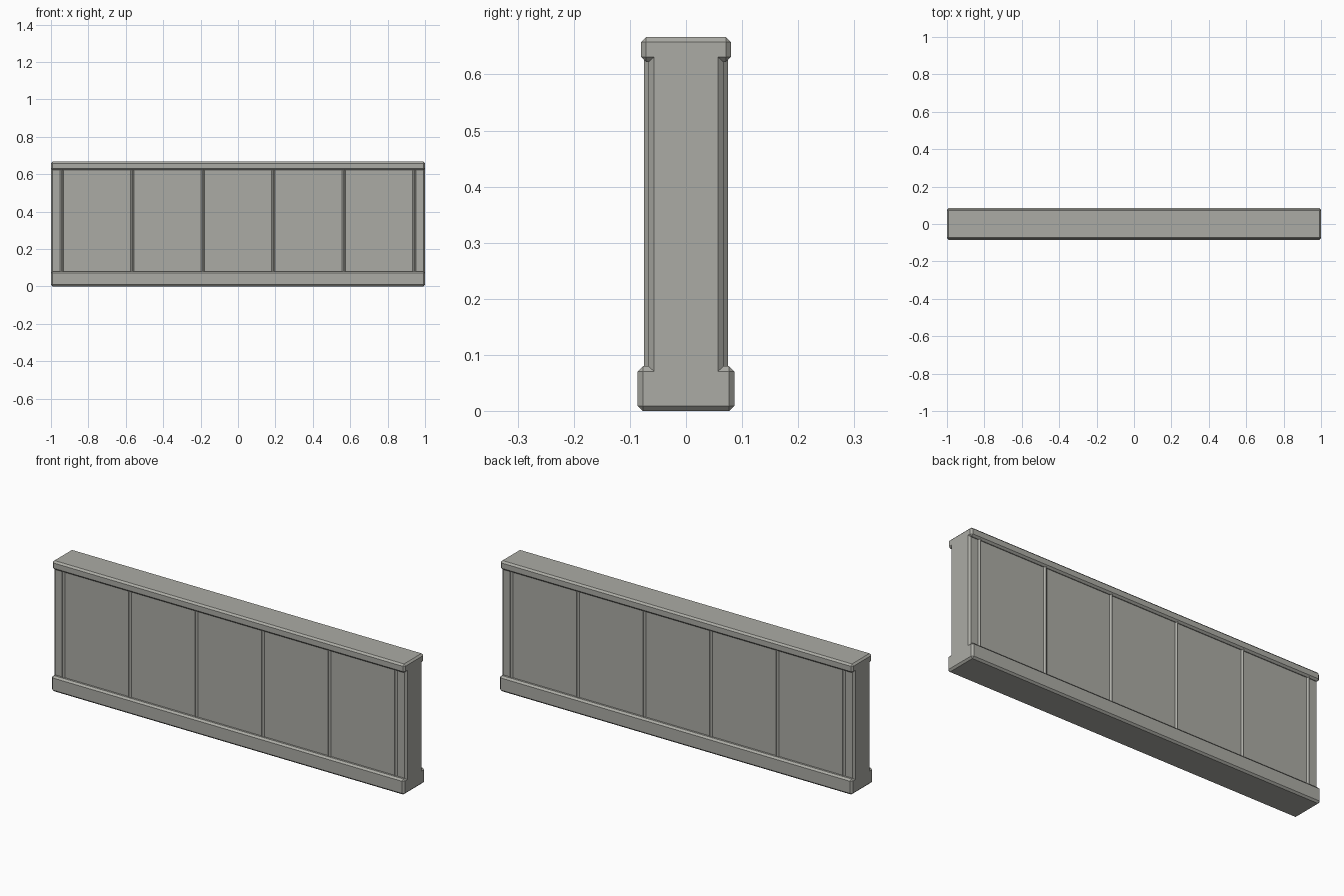
import bpy, bmesh

cube = bpy.data.objects.get("Cube")
if cube:
    bpy.data.objects.remove(cube, do_unlink=True)

stone = bpy.data.materials.new("grey_stone")
stone.use_nodes = True
COLOUR = (0.41, 0.41, 0.375, 1)
stone.diffuse_color = COLOUR
stone.node_tree.nodes["Principled BSDF"].inputs["Base Color"].default_value = COLOUR


def loft(name, rings, loc=(0, 0, 0)):
    """Skin closed rings of equal length and cap both ends."""
    bm = bmesh.new()
    loops = [[bm.verts.new(p) for p in ring] for ring in rings]
    n = len(loops[0])
    for a, b in zip(loops, loops[1:]):
        for i in range(n):
            j = (i + 1) % n
            bm.faces.new((a[i], a[j], b[j], b[i]))
    bm.faces.new(loops[0])
    bm.faces.new(loops[-1])
    bmesh.ops.remove_doubles(bm, verts=bm.verts, dist=1e-5)
    bmesh.ops.recalc_face_normals(bm, faces=bm.faces)
    mesh = bpy.data.meshes.new(name)
    bm.to_mesh(mesh)
    bm.free()
    mesh.materials.append(stone)
    ob = bpy.data.objects.new(name, mesh)
    ob.location = loc
    bpy.context.collection.objects.link(ob)
    return ob


def mirrored(half):
    return half + [(-y, z) for y, z in reversed(half)]


# Wall: plinth, body and coping in one section, chamfered in at both ends
SECTION = mirrored([(.077, 0), (.086, .009), (.086, .071), (.077, .08), (.067, .08),
                    (.067, .622), (.071, .622), (.08, .631), (.08, .658), (.071, .667)])
END = mirrored([(.077, .009), (.077, .009), (.077, .071), (.077, .071), (.057, .071),
                (.057, .631), (.071, .631), (.071, .631), (.071, .658), (.071, .658)])
stations = [(-1, END), (-.991, SECTION), (.991, SECTION), (1, END)]
loft("wall", [[(x, y, z) for y, z in sec] for x, sec in stations])

# Ribs: narrow bevelled strips dividing both faces into panels
RIB = [(-.01, .06), (-.01, .066), (-.001, .075), (.001, .075), (.01, .066), (.01, .06)]
for side, label in ((-1, "front"), (1, "back")):
    for i in range(6):
        rings = [[(x, side * y, z) for x, y in RIB] for z in (.075, .626)]
        loft(f"{label}_rib_{i + 1}", rings, ((i - 2.5) * .377, 0, 0))
